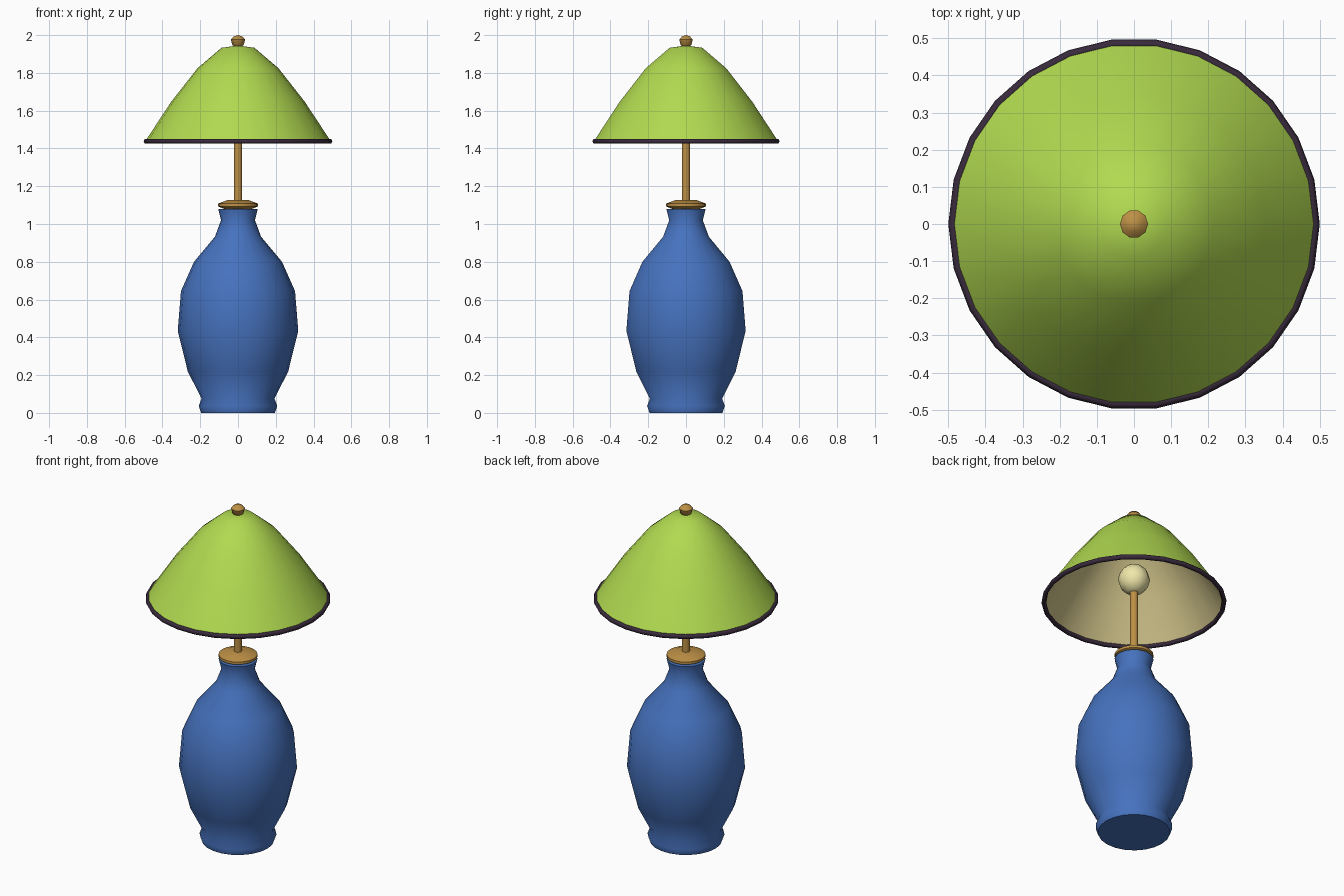
import bpy
from math import sin, cos, pi, radians

if "Cube" in bpy.data.objects:
    bpy.data.objects.remove(bpy.data.objects["Cube"])


def material(name, rgb):
    m = bpy.data.materials.new(name)
    m.diffuse_color = (*rgb, 1)
    m.use_nodes = True
    m.node_tree.nodes["Principled BSDF"].inputs["Base Color"].default_value = m.diffuse_color
    return m


BLUE = material("blue glaze", (0.061, 0.168, 0.515))
GREEN = material("green fabric", (0.44, 0.70, 0.08))
CREAM = material("cream lining", (0.67, 0.58, 0.27))
GLOW = material("bulb glass", (0.87, 0.80, 0.40))
BRASS = material("brass", (0.51, 0.28, 0.06))
DARK = material("dark trim", (0.04, 0.023, 0.045))


def lathe(name, profile, sides, mat, closed=False, angle=50):
    """Spin an (r, z) profile about z; points at r = 0 become poles."""
    verts, rings, faces = [], [], []
    for r, z in profile:
        n = 1 if r == 0 else sides
        start = len(verts)
        verts += [(r * cos(2 * pi * i / sides), r * sin(2 * pi * i / sides), z) for i in range(n)]
        rings.append([start + i % n for i in range(sides)])
    pairs = list(zip(rings, rings[1:])) + ([(rings[-1], rings[0])] if closed else [])
    for lo, hi in pairs:
        for i in range(sides):
            j = (i + 1) % sides
            faces.append(list(dict.fromkeys((lo[i], lo[j], hi[j], hi[i]))))
    mesh = bpy.data.meshes.new(name)
    mesh.from_pydata(verts, [], faces)
    mesh.materials.append(mat)
    ob = bpy.data.objects.new(name, mesh)
    bpy.context.collection.objects.link(ob)
    bpy.ops.object.select_all(action='DESELECT')
    ob.select_set(True)
    bpy.context.view_layer.objects.active = ob
    bpy.ops.object.shade_smooth_by_angle(angle=radians(angle))
    return ob


def ball(radius, z, rings):
    return [(0 if k in (0, rings) else radius * sin(pi * k / rings),
             z - radius * cos(pi * k / rings)) for k in range(rings + 1)]


# Ceramic vase body
lathe("vase_base", [(0, 0), (0.195, 0), (0.208, 0.037), (0.193, 0.075), (0.266, 0.22),
                    (0.319, 0.435), (0.302, 0.645), (0.233, 0.80), (0.122, 0.933),
                    (0.09, 1.02), (0.105, 1.08), (0, 1.08)], 22, BLUE)

# Brass collar, stem and finial
lathe("collar", [(0, 1.072), (0.06, 1.075), (0.105, 1.093), (0.105, 1.108),
                 (0.058, 1.126), (0, 1.128)], 20, BRASS)
lathe("stem", [(0, 1.10), (0.022, 1.10), (0.022, 1.56), (0, 1.56)], 12, BRASS)
lathe("finial", [(0, 1.925), (0.03, 1.948), (0.038, 1.977), (0.022, 1.993), (0, 2.0)], 10, BRASS)

# Bulb
lathe("bulb", ball(0.087, 1.575, 6), 10, GLOW)

# Shade with separate inner lining
shade = [(0.49, 1.44), (0.353, 1.648), (0.214, 1.825), (0.087, 1.933), (0, 1.945)]
lathe("shade", shade, 26, GREEN)
lining = [(max(r - 0.006, 0), z - 0.006) for r, z in shade]
lathe("shade_lining", lining[::-1], 26, CREAM)

# Dark trim ring round the shade edge
rim = [(0.487 + 0.013 * cos(pi * k / 3), 1.438 + 0.014 * sin(pi * k / 3)) for k in range(6)]
lathe("shade_trim", rim, 26, DARK, closed=True, angle=70)
